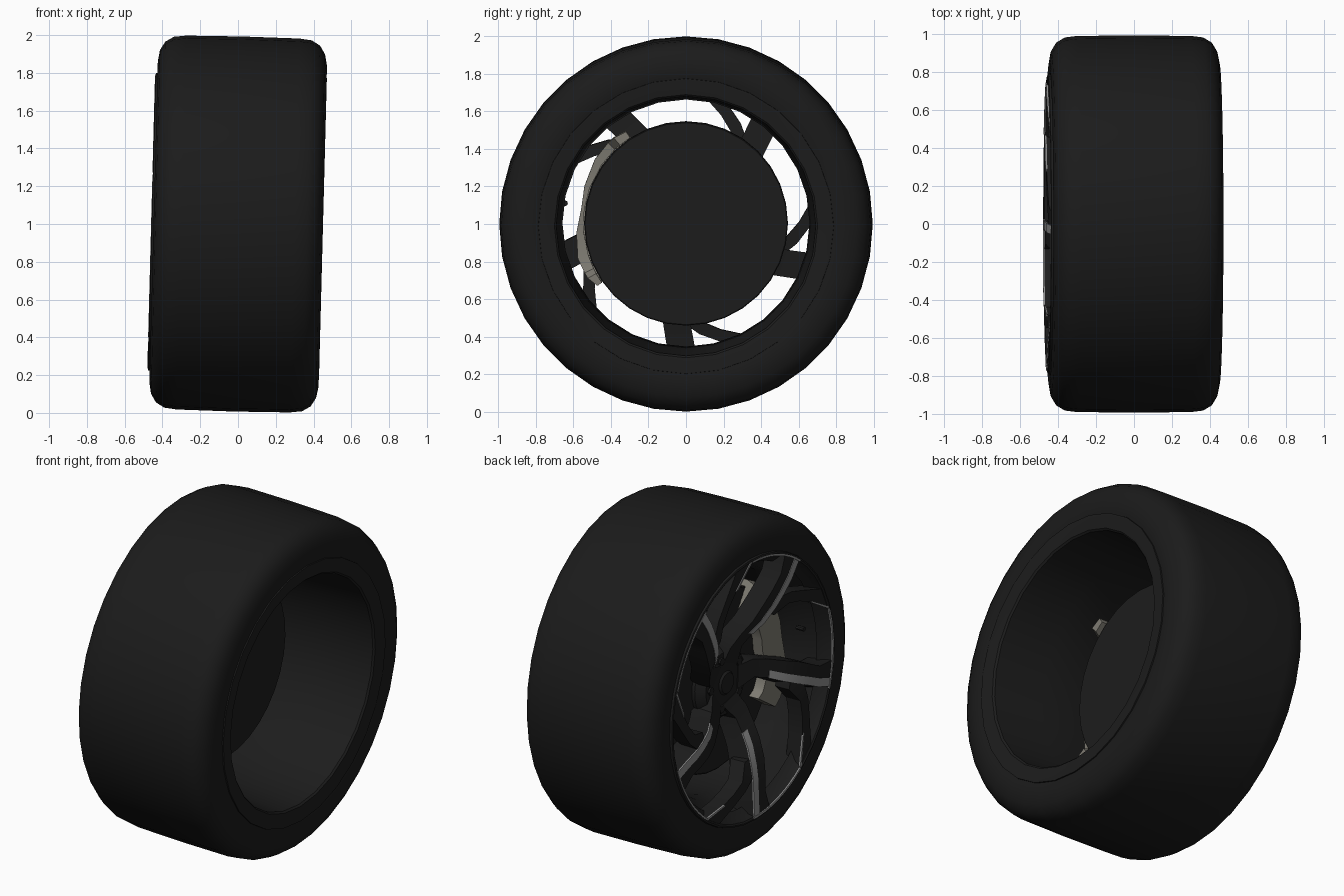
import bpy, bmesh, math
from mathutils import Matrix

if "Cube" in bpy.data.objects:
    bpy.data.objects.remove(bpy.data.objects["Cube"])

# Wheel axis lies along x with a slight camber tilt
PLACE = Matrix.Translation((0, 0, 1)) @ Matrix.Rotation(math.radians(1.5), 4, 'Y')


def mat(name, rgb):
    m = bpy.data.materials.new(name)
    m.diffuse_color = (*rgb, 1)
    m.use_nodes = True
    m.node_tree.nodes["Principled BSDF"].inputs["Base Color"].default_value = m.diffuse_color
    return m


RUBBER = mat("black_rubber", (0.011, 0.011, 0.011))
DARK = mat("dark_metal", (0.012, 0.012, 0.012))
TRIM = mat("grey_trim", (0.27, 0.27, 0.27))
CALIPER = mat("warm_grey", (0.21, 0.20, 0.17))


def pt(x, r, deg):
    """Polar point on the wheel, angle as seen from the outer (-x) face."""
    a = math.radians(deg)
    return (x, -r * math.cos(a), r * math.sin(a))


def finish(name, bm, material, angle=35):
    bmesh.ops.remove_doubles(bm, verts=bm.verts, dist=1e-5)
    bm.transform(PLACE)
    me = bpy.data.meshes.new(name)
    bm.to_mesh(me)
    bm.free()
    me.materials.append(material)
    ob = bpy.data.objects.new(name, me)
    bpy.context.collection.objects.link(ob)
    bpy.ops.object.select_all(action='DESELECT')
    ob.select_set(True)
    bpy.context.view_layer.objects.active = ob
    bpy.ops.object.shade_smooth_by_angle(angle=math.radians(angle))
    return ob


def lathe(name, profile, n, material):
    """Revolve (x, radius) points around the axle."""
    bm = bmesh.new()
    rings = [[bm.verts.new(pt(x, max(r, 1e-6), 90 + 360 * i / n)) for i in range(n)]
             for x, r in profile]
    for a, b in zip(rings, rings[1:]):
        for i in range(n):
            j = (i + 1) % n
            bm.faces.new((a[i], a[j], b[j], b[i]))
    return finish(name, bm, material)


def strip(bm, sections):
    """Closed box-like bar through four-point cross-sections."""
    rows = [[bm.verts.new(p) for p in s] for s in sections]
    for a, b in zip(rows, rows[1:]):
        for i in range(4):
            j = (i + 1) % 4
            bm.faces.new((a[i], a[j], b[j], b[i]))
    bm.faces.new(rows[0][::-1])
    bm.faces.new(rows[-1])
    bmesh.ops.recalc_face_normals(bm, faces=bm.faces)


# Dished front face of the spokes
DISH = [(0, -0.27), (0.14, -0.275), (0.25, -0.325), (0.38, -0.395), (0.52, -0.437), (0.66, -0.449), (0.775, -0.453), (1, -0.453)]


def dish(r):
    for (r0, x0), (r1, x1) in zip(DISH, DISH[1:]):
        if r <= r1:
            return x0 + (x1 - x0) * (r - r0) / (r1 - r0)


def arm(bm, rows, turn, depth, lift=0.0, flare=0.0):
    strip(bm, [[pt(dish(r) - lift, r, lo + turn), pt(dish(r) - lift, r, hi + turn),
                pt(dish(r) + depth, r, hi + turn), pt(dish(r) + depth, r, lo - flare + turn)]
               for r, lo, hi in rows])


def edge(rows, width):
    """Stripe along the low-angle edge of an arm."""
    return [(r, lo - 0.3, lo + math.degrees(width / r)) for r, lo, hi in rows]


# Tyre
lathe("tyre", [(0.40, 0.74), (0.437, 0.765), (0.447, 0.80), (0.449, 0.85), (0.437, 0.91),
               (0.41, 0.955), (0.365, 0.982), (0.30, 0.990), (0, 0.993), (-0.30, 0.990),
               (-0.365, 0.982), (-0.41, 0.955), (-0.437, 0.91), (-0.447, 0.85),
               (-0.445, 0.80), (-0.435, 0.765), (-0.40, 0.75)], 36, RUBBER)

# Rim barrel with its inner flange, and the outer lip
lathe("rim_barrel", [(0.41, 0.79), (0.450, 0.785), (0.450, 0.775), (0.440, 0.70), (0.43, 0.69),
                     (0.1, 0.672), (-0.2, 0.657), (-0.26, 0.67), (-0.33, 0.73), (-0.40, 0.755)], 28, DARK)
lathe("rim_lip", [(-0.38, 0.72), (-0.42, 0.757), (-0.452, 0.768), (-0.458, 0.777),
                  (-0.455, 0.787), (-0.43, 0.792)], 40, DARK)

# Five forked spokes with grey edge trim
THICK = [(0.13, 35, 100), (0.22, 62, 92), (0.3, 60, 82), (0.38, 57, 75), (0.48, 55, 70), (0.57, 54, 66), (0.66, 53, 63), (0.775, 53, 64)]
THIN = [(0.44, 50, 62), (0.54, 44, 55), (0.60, 36, 47), (0.66, 28, 38), (0.775, 16, 27)]
ARC = range(52, 90, 4)
spokes, trim = bmesh.new(), bmesh.new()
for k in range(5):
    t = 72 * k
    arm(spokes, THICK, t, 0.13, 0, 3)
    arm(spokes, THIN, t, 0.10, -0.004)
    arm(trim, edge(THICK[2:], 0.045), t, 0.004, 0.004)
    arm(trim, edge(THIN[3:], 0.016), t, 0.008, 0.002)
    strip(trim, [[pt(-0.460, 0.764, a + t), pt(-0.460, 0.775, a + t),
                  pt(-0.452, 0.775, a + t), pt(-0.452, 0.764, a + t)] for a in ARC])
finish("spokes", spokes, DARK, 25)
finish("spoke_trim", trim, TRIM, 25)

# Hub with shallow centre cap and lug nuts
lathe("hub", [(-0.283, 0), (-0.283, 0.06), (-0.272, 0.07), (-0.268, 0.19), (-0.22, 0.23),
              (-0.15, 0.23), (-0.15, 0)], 30, DARK)
lugs = bmesh.new()
for k in range(5):
    c = Matrix.Translation(pt(-0.268, 0.15, 72 * k + 34)) @ Matrix.Rotation(math.pi / 2, 4, 'Y')
    bmesh.ops.create_cone(lugs, cap_ends=True, segments=6, radius1=0.024, radius2=0.024, depth=0.025, matrix=c)
finish("lug_nuts", lugs, DARK)

# Tyre valve
valve = bmesh.new()
bmesh.ops.create_cone(valve, cap_ends=True, segments=8, radius1=0.014, radius2=0.014, depth=0.05,
                      matrix=Matrix.Translation(pt(-0.33, 0.65, 9)) @ Matrix.Rotation(math.pi / 2, 4, 'Y'))
finish("valve", valve, DARK)

# Brake disc
lathe("brake_disc", [(-0.2, 0), (-0.2, 0.535), (-0.195, 0.542), (-0.06, 0.542), (-0.055, 0.537), (-0.055, 0)], 32, DARK)

# Brake caliper: front body and bridge over the disc edge (angle, outer radius, back x)
OUTER = [(57, 0.585, -0.03), (50, 0.597, -0.03), (46, 0.597, -0.10), (35, 0.592, -0.12), (20, 0.575, -0.12),
         (8, 0.562, -0.12), (-5, 0.585, -0.12), (-18, 0.605, -0.12), (-26, 0.6, -0.10), (-29, 0.597, -0.03), (-35, 0.575, -0.03)]
cal = bmesh.new()
strip(cal, [[pt(-0.285, ro - 0.03, a), pt(-0.205, ro, a), pt(-0.205, ro - 0.2, a), pt(-0.27, ro - 0.2, a)]
            for a, ro, xb in OUTER])
strip(cal, [[pt(-0.205, ro, a), pt(xb, ro, a), pt(xb, 0.546, a), pt(-0.205, 0.546, a)] for a, ro, xb in OUTER])
finish("brake_caliper", cal, CALIPER)
